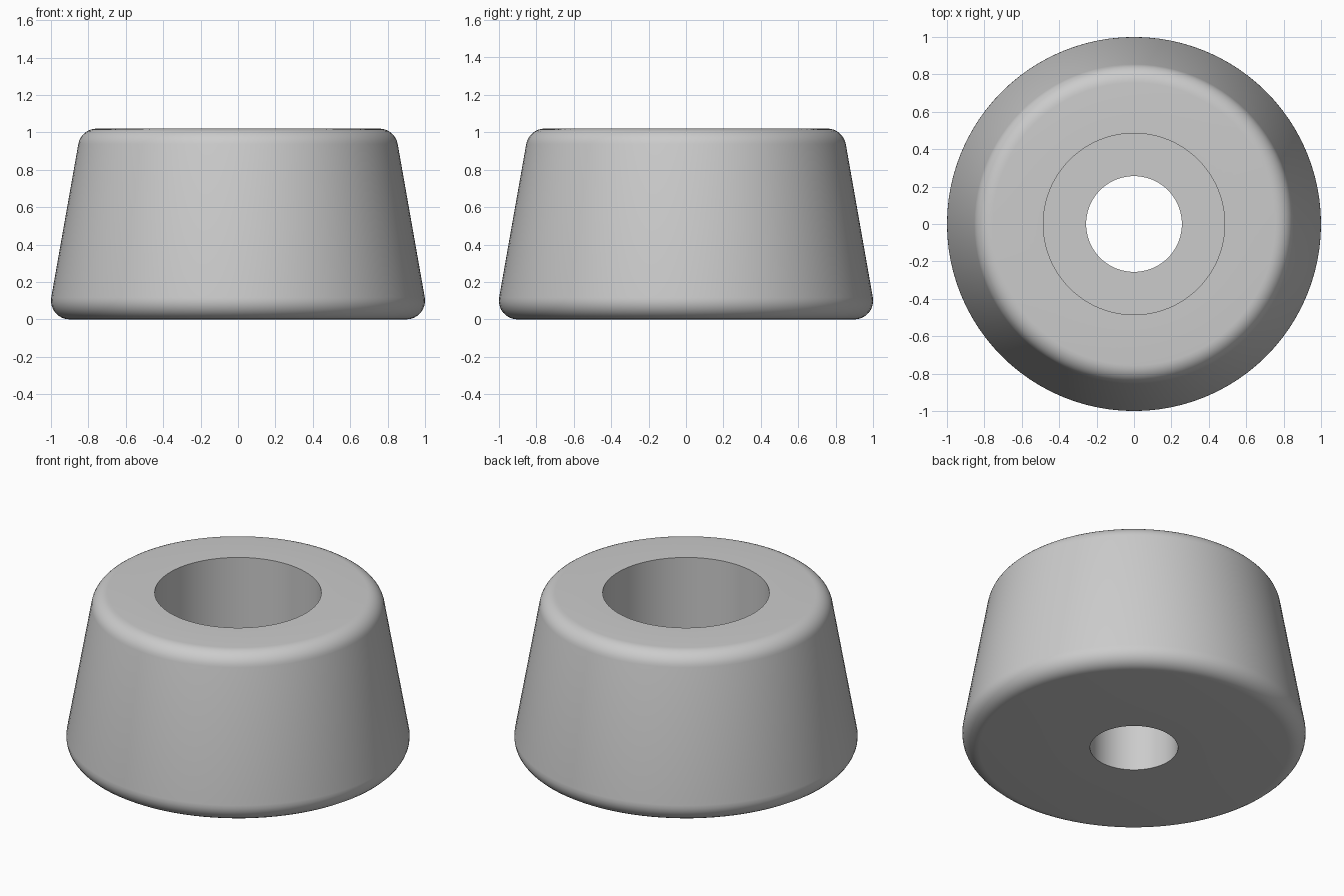
import bpy, bmesh
from math import cos, sin, radians, pi

cube = bpy.data.objects.get("Cube")
if cube:
    bpy.data.objects.remove(cube)

SEGMENTS = 96
HEIGHT = 1.02
FILLET = 0.1
DRAFT = 10            # side wall slope in degrees
BORE = 0.256          # through hole radius
RECESS = 0.485        # counterbore radius
LEDGE = 0.4           # counterbore floor height

grey = bpy.data.materials.new("grey rubber")
grey.use_nodes = True
colour = (0.6, 0.6, 0.6, 1)
grey.diffuse_color = colour
grey.node_tree.nodes["Principled BSDF"].inputs["Base Color"].default_value = colour


def arc(cx, cz, start, end, steps=8):
    """Points of a fillet arc, angles in degrees."""
    angles = [radians(start + (end - start) * i / steps) for i in range(steps + 1)]
    return [(cx + FILLET * cos(a), cz + FILLET * sin(a)) for a in angles]


# Outer wall with rounded rims, then the stepped hole
low_x, low_z = 1 - FILLET, FILLET
high_z = HEIGHT - FILLET
high_x = low_x - (high_z - low_z) * sin(radians(DRAFT)) / cos(radians(DRAFT))
profile = [(BORE, 0)]
profile += arc(low_x, low_z, -90, DRAFT)
profile += arc(high_x, high_z, DRAFT, 90)
profile += [(RECESS, HEIGHT), (RECESS, LEDGE), (BORE, LEDGE)]

# Revolve the closed profile around the z axis
bm = bmesh.new()
rings = []
for i in range(SEGMENTS):
    a = 2 * pi * i / SEGMENTS
    rings.append([bm.verts.new((r * cos(a), r * sin(a), z)) for r, z in profile])
for i, ring in enumerate(rings):
    following = rings[(i + 1) % SEGMENTS]
    for j in range(len(profile)):
        k = (j + 1) % len(profile)
        bm.faces.new((ring[j], following[j], following[k], ring[k]))
bmesh.ops.recalc_face_normals(bm, faces=bm.faces)

mesh = bpy.data.meshes.new("rubber_foot")
bm.to_mesh(mesh)
bm.free()
mesh.materials.append(grey)
foot = bpy.data.objects.new("rubber_foot", mesh)
bpy.context.collection.objects.link(foot)

# Smooth walls and rims, sharp hole edges
bpy.ops.object.select_all(action="DESELECT")
foot.select_set(True)
bpy.context.view_layer.objects.active = foot
bpy.ops.object.shade_smooth_by_angle(angle=radians(30))
